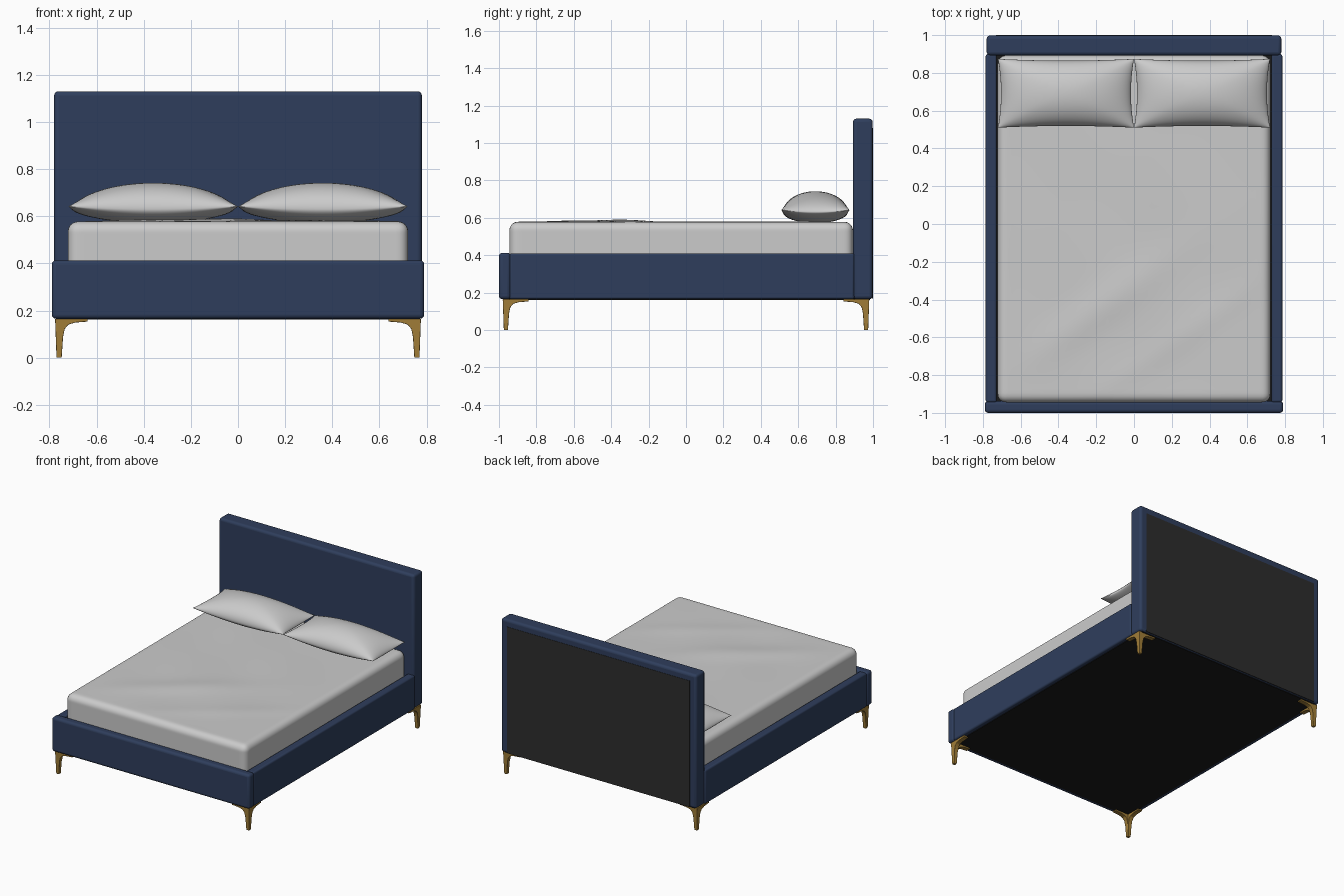
import bpy, bmesh, math
from mathutils import Vector

cube = bpy.data.objects.get("Cube")
if cube:
    bpy.data.objects.remove(cube, do_unlink=True)


def material(name, rgb):
    m = bpy.data.materials.new(name)
    m.use_nodes = True
    m.diffuse_color = (*rgb, 1)
    bsdf = m.node_tree.nodes["Principled BSDF"]
    bsdf.inputs["Base Color"].default_value = (*rgb, 1)
    bsdf.inputs["Roughness"].default_value = 0.8
    return m


NAVY = material("navy fabric", (0.028, 0.048, 0.108))
LINEN = material("white linen", (0.6, 0.6, 0.6))
BRASS = material("brass", (0.36, 0.21, 0.04))
LINING = material("dark grey lining", (0.026, 0.026, 0.026))
BLACK = material("black dust cover", (0.01, 0.01, 0.01))


def finish(name, bm, mat, bevel=0.0, smooth=40):
    bmesh.ops.recalc_face_normals(bm, faces=bm.faces)
    mesh = bpy.data.meshes.new(name)
    bm.to_mesh(mesh)
    bm.free()
    ob = bpy.data.objects.new(name, mesh)
    bpy.context.collection.objects.link(ob)
    mesh.materials.append(mat)
    if bevel:
        mod = ob.modifiers.new("soft edges", "BEVEL")
        mod.width, mod.segments = bevel, 4
    bpy.ops.object.select_all(action="DESELECT")
    ob.select_set(True)
    bpy.context.view_layer.objects.active = ob
    bpy.ops.object.shade_smooth_by_angle(angle=math.radians(smooth))
    return ob


def box(name, lo, hi, mat, bevel=0.0):
    bm = bmesh.new()
    bmesh.ops.create_cube(bm, size=1)
    lo, hi = Vector(lo), Vector(hi)
    for v in bm.verts:
        v.co = (lo + hi) / 2 + v.co * (hi - lo)
    return finish(name, bm, mat, bevel)


# Upholstered frame
box("headboard", (-0.78, 0.893, 0.165), (0.78, 0.998, 1.13), NAVY, 0.018)
box("headboard_back_panel", (-0.73, 0.995, 0.168), (0.73, 1.0, 1.08), LINING)
box("footboard", (-0.79, -1.0, 0.165), (0.79, -0.938, 0.413), NAVY, 0.018)
for side, s in (("left", 1), ("right", -1)):
    xs = sorted((s * 0.727, s * 0.785))
    box(side + "_side_rail", (xs[0], -0.945, 0.165), (xs[1], 0.9, 0.41), NAVY, 0.012)
box("underside_cover", (-0.755, -0.965, 0.161), (0.755, 0.985, 0.169), BLACK)


# Mattress: a dense box with rounded edges and soft creases on top
def mattress():
    bm = bmesh.new()
    bmesh.ops.create_cube(bm, size=2)
    bmesh.ops.subdivide_edges(bm, edges=bm.edges, cuts=47, use_grid_fill=True)
    half, r = Vector((0.722, 0.918, 0.19)), 0.045
    for v in bm.verts:
        # crowd the grid towards the edges so the rounding is even
        p = Vector(math.sin(c * math.pi / 2) * h for c, h in zip(v.co, half))
        core = Vector(max(r - h, min(h - r, c)) for c, h in zip(p, half))
        d = p - core
        p = core + d.normalized() * r if d.length > 0 else p
        x, y = p.x, p.y
        if p.z > 0:
            diag = y - 0.7 * x
            fade = max(0, 1 - (x / half.x) ** 4) * max(0, 1 - (y / half.y) ** 4)
            crease = 0.012 * math.exp(-((diag + 0.3) / 0.11) ** 2 - ((x + 0.2) / 0.4) ** 2)
            crease += 0.006 * math.exp(-((diag + 0.75) / 0.08) ** 2)
            ripple = 0.003 * math.sin(9 * x + 5 * y) * math.sin(4 * y - 3 * x)
            p.z += (crease + ripple) * fade * p.z / half.z
        v.co = p + Vector((0, -0.026, 0.388))
    finish("mattress", bm, LINEN, smooth=60)


mattress()


# Pillow: two bulging sheets joined at a pinched seam
def pillow(name, cx):
    bm = bmesh.new()
    for rise, lift in ((0.112, 1), (0.058, -1)):
        sheet = bmesh.ops.create_grid(bm, x_segments=40, y_segments=28, size=1)["verts"]
        for v in sheet:
            u = math.sin(v.co.x * math.pi / 2)
            w = math.sin(v.co.y * math.pi / 2)
            fu, fw = max(0, 1 - u * u), max(0, 1 - w * w)
            x = u * 0.36 * (1 - 0.045 * fw)
            y = w * 0.182 * (1 - 0.05 * fu)
            seam = 0.642 - 0.012 * max(fu, fw)
            z = seam + lift * rise * fu ** 0.6 * fw ** 0.5
            v.co = (cx + x, 0.692 + y, max(z, 0.576))
    bmesh.ops.remove_doubles(bm, verts=bm.verts, dist=0.0005)
    finish(name, bm, LINEN, smooth=70)


pillow("left_pillow", 0.36)
pillow("right_pillow", -0.36)

# Legs: two tapered curved brackets meeting at each corner
PROFILE = [(0.0, 0.165), (0.006, 0.0), (0.028, 0.0), (0.034, 0.09), (0.041, 0.122),
           (0.056, 0.14), (0.085, 0.149), (0.138, 0.153), (0.138, 0.165)]


def leg(name, sx, sy):
    bm = bmesh.new()
    for swap in (False, True):
        rings = []
        for inner in (0, 1):
            ring = []
            for along, z in PROFILE:
                t = z / 0.165
                across = 0.006 * (1 - t) + inner * (0.022 + 0.012 * t)
                a, b = (across, along) if swap else (along, across)
                ring.append(bm.verts.new((sx * (0.776 - a), sy * (0.98 - b), z)))
            rings.append(ring)
        bm.faces.new(rings[0])
        bm.faces.new(rings[1])
        n = len(PROFILE)
        for i in range(n):
            j = (i + 1) % n
            bm.faces.new((rings[0][i], rings[0][j], rings[1][j], rings[1][i]))
    finish(name, bm, BRASS, 0.002)


for end, sy in (("front", -1), ("back", 1)):
    for side, sx in (("left", 1), ("right", -1)):
        leg(f"{end}_{side}_leg", sx, sy)
